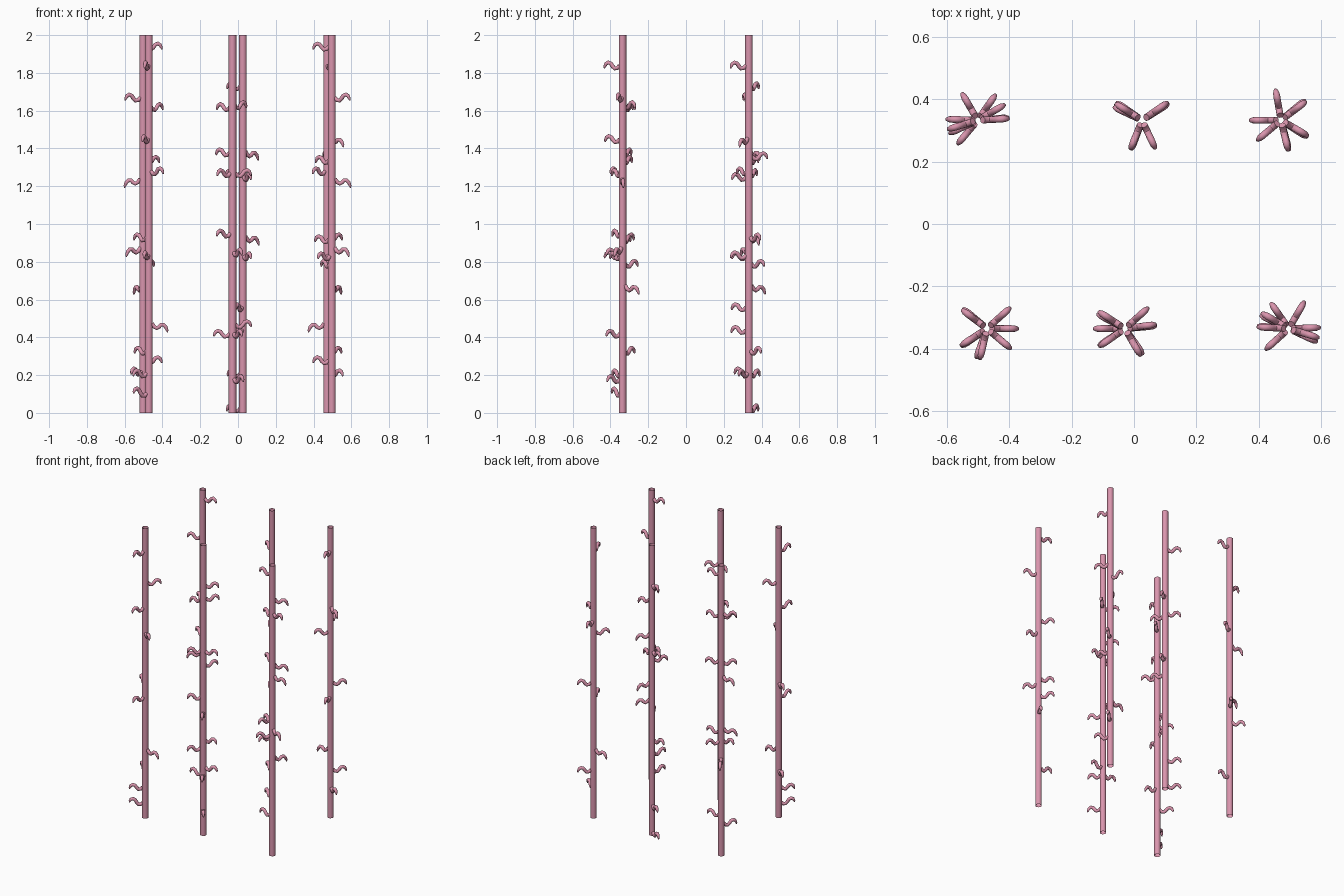
import bpy, bmesh, math
from mathutils import Vector

if "Cube" in bpy.data.objects:
    bpy.data.objects.remove(bpy.data.objects["Cube"])

mat = bpy.data.materials.new("pink_tissue")
mat.diffuse_color = (0.70, 0.30, 0.42, 1)
mat.use_nodes = True
mat.node_tree.nodes["Principled BSDF"].inputs["Base Color"].default_value = mat.diffuse_color

# hook side profile: distance from pole axis, height, tube radius
HOOK = [(0.016, -0.002, 0.011), (0.028, -0.014, 0.011), (0.042, -0.017, 0.011),
        (0.054, -0.005, 0.011), (0.064, 0.010, 0.011), (0.078, 0.015, 0.011),
        (0.090, 0.008, 0.010), (0.097, -0.006, 0.007), (0.099, -0.016, 0.003)]
DROP = 0.4   # outward slope of the drooping hooks


def finish(name, bm):
    bmesh.ops.recalc_face_normals(bm, faces=bm.faces)
    me = bpy.data.meshes.new(name)
    bm.to_mesh(me)
    bm.free()
    me.materials.append(mat)
    ob = bpy.data.objects.new(name, me)
    bpy.context.collection.objects.link(ob)
    bpy.ops.object.select_all(action='DESELECT')
    ob.select_set(True)
    bpy.context.view_layer.objects.active = ob
    bpy.ops.object.shade_smooth_by_angle(angle=math.radians(50))


def add_tube(bm, centres, radii, side, sides, cap):
    """Sweep rings along a path lying in a plane with normal `side`."""
    rings = []
    for i, (c, r) in enumerate(zip(centres, radii)):
        t = centres[min(i + 1, len(centres) - 1)] - centres[max(i - 1, 0)]
        up = side.cross(t).normalized()
        rings.append([bm.verts.new(c + r * (math.cos(a) * side + math.sin(a) * up))
                      for a in (2 * math.pi * k / sides for k in range(sides))])
    for a, b in zip(rings, rings[1:]):
        for k in range(sides):
            bm.faces.new((a[k], a[(k + 1) % sides], b[(k + 1) % sides], b[k]))
    if cap:
        bm.faces.new(rings[0])
        bm.faces.new(rings[-1])


def strand(name, x, y, hooks):
    # open-ended pole
    bm = bmesh.new()
    add_tube(bm, [Vector((x, y, 0)), Vector((x, y, 2))], [0.02, 0.02],
             Vector((1, 0, 0)), 16, False)
    finish(name + "_pole", bm)
    # wavy hooks
    bm = bmesh.new()
    for z, deg, slope in hooks:
        a = math.radians(deg)
        out, side = Vector((math.cos(a), math.sin(a), 0)), Vector((-math.sin(a), math.cos(a), 0))
        path = [Vector((x, y, z + h - slope * (r - 0.055))) + out * r for r, h, _ in HOOK]
        add_tube(bm, path, [p[2] for p in HOOK], side, 10, True)
    finish(name + "_hooks", bm)


def mirrored(hooks):
    return [(z, 180 - a, s) for z, a, s in hooks]


# hook lists (height, direction in degrees, slope) shared by mirrored strands
outer = [(1.94, 3, 0), (1.67, 197, 0), (1.34, 30, 0), (1.225, 178, DROP),
         (0.86, 205, DROP), (0.79, 55, 0), (0.66, 120, DROP), (0.28, 5, 0)]
inner = [(1.84, 257, 0), (1.28, 320, 0), (0.93, 143, 0), (0.835, 255, 0),
         (0.46, 0, DROP), (0.33, 140, 0), (0.21, 213, 0)]

strand("back_left", -0.502, 0.333, outer + [(0.22, 230, 0)])
strand("front_right", 0.497, -0.336, mirrored(outer) + [(0.92, 155, 0), (0.83, 222, 0)])
strand("front_left", -0.472, -0.336,
       inner + [(1.62, 42, 0), (1.45, 250, 0), (0.11, 215, -0.2)])
strand("back_right", 0.472, 0.333,
       mirrored(inner) + [(1.44, -30, DROP), (1.36, 100, 0)])
strand("back_middle", 0.026, 0.333,
       [(1.73, 148, 0), (1.37, 35, DROP), (1.27, 155, 0), (1.25, -65, 0), (0.92, 32, DROP),
        (0.83, -65, 0), (0.56, 248, 0), (0.44, 250, 0), (0.21, 145, 0), (0.025, 150, 0)])
strand("front_middle", -0.029, -0.336,
       [(1.62, 147, 0), (1.63, 42, 0), (1.38, 152, 0), (1.27, 215, 0), (1.27, 8, 0),
        (0.95, 213, 0), (0.85, -60, 0), (0.47, 5, 0), (0.42, 180, 0), (0.42, -60, 0),
        (0.18, -55, 0)])
